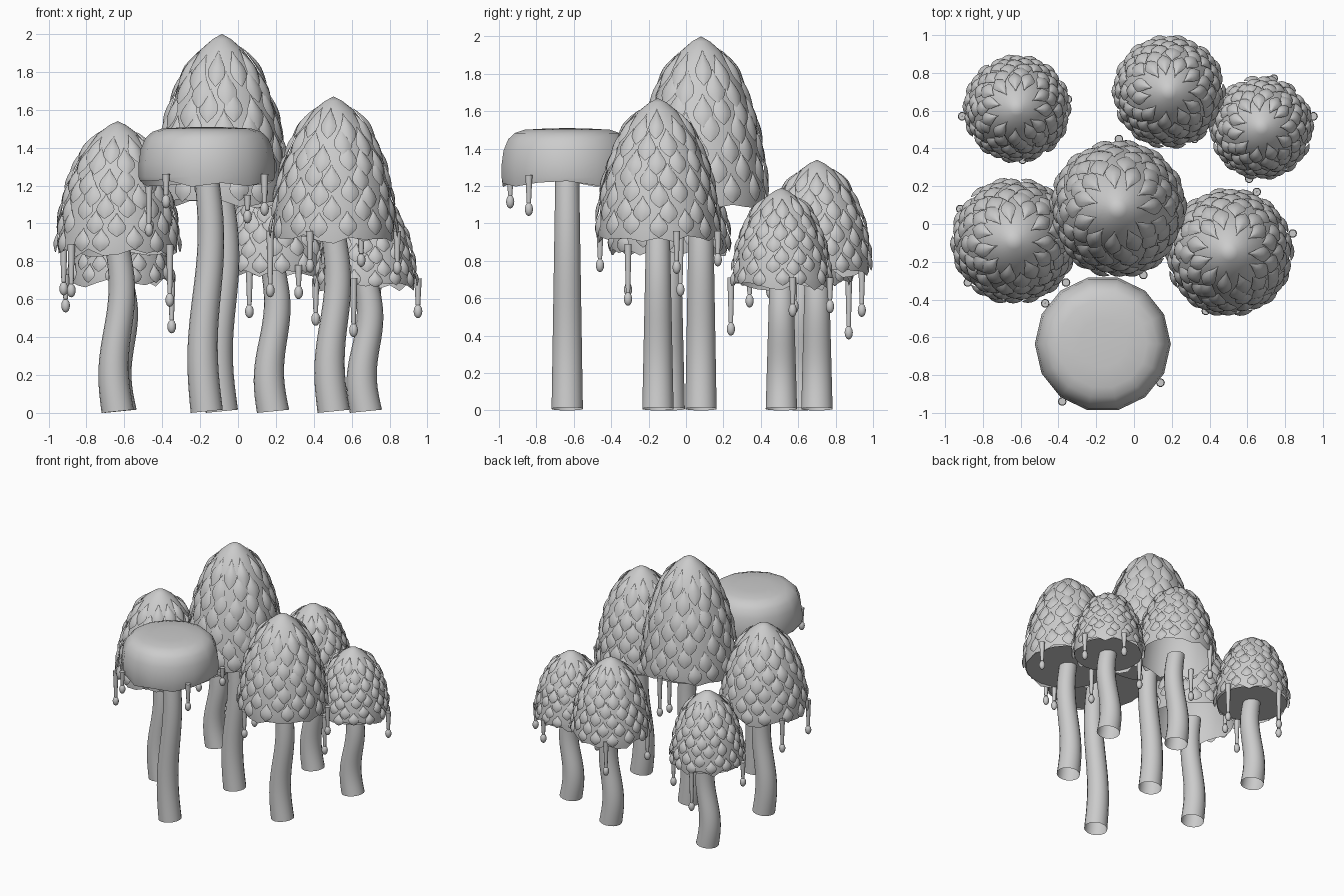
import bpy, bmesh, math, random
from mathutils import Vector

random.seed(4)
if "Cube" in bpy.data.objects:
    bpy.data.objects.remove(bpy.data.objects["Cube"], do_unlink=True)

grey = bpy.data.materials.new("plain grey")
grey.use_nodes = True
colour = (0.6, 0.6, 0.6, 1)
grey.diffuse_color = colour
grey.node_tree.nodes["Principled BSDF"].inputs["Base Color"].default_value = colour

# Cap profiles: (fraction down from the tip, fraction of the full radius)
TALL = [(0, 0), (.03, .14), (.09, .32), (.2, .53), (.33, .68), (.48, .82),
        (.62, .9), (.77, .96), (.92, 1), (1, .99)]
FLAT = [(0, 0), (.01, .35), (.03, .65), (.09, .8), (.2, .9), (.4, .97),
        (.65, 1), (.88, 1), (1, .98)]


def finish(bm, name, angle=50):
    mesh = bpy.data.meshes.new(name)
    bm.to_mesh(mesh)
    bm.free()
    obj = bpy.data.objects.new(name, mesh)
    bpy.context.collection.objects.link(obj)
    mesh.materials.append(grey)
    bpy.ops.object.select_all(action='DESELECT')
    obj.select_set(True)
    bpy.context.view_layer.objects.active = obj
    bpy.ops.object.shade_smooth_by_angle(angle=math.radians(angle))
    return obj


def grid(bm, rows, closed):
    """Skin rows of points with quads, optionally joining the row ends."""
    verts = [[bm.verts.new(p) for p in row] for row in rows]
    n = len(rows[0])
    for low, high in zip(verts, verts[1:]):
        for i in range(n if closed else n - 1):
            j = (i + 1) % n
            bm.faces.new((low[i], low[j], high[j], high[i]))
    return verts


def ring(centre, radius, n, tilt=0):
    points = []
    for i in range(n):
        a = math.tau * i / n
        points.append(centre + radius * Vector((math.cos(a), math.sin(a), tilt * (1 + math.cos(a)))))
    return points


def profile_radius(profile, t):
    for (t0, r0), (t1, r1) in zip(profile, profile[1:]):
        if t <= t1:
            return r0 + (r1 - r0) * (t - t0) / (t1 - t0)
    return profile[-1][1]


def make_stem(name, x, y, height):
    bm = bmesh.new()
    rows = []
    steps = 18
    for k in range(steps + 1):
        t = k / steps
        centre = Vector((x - .022 * math.sin(math.tau * t), y, height * t))
        rows.append(ring(centre, .085 - .02 * t, 18, .1 * (1 - t)))
    grid(bm, rows, True)
    finish(bm, name)


def make_cap(name, x, y, top, bottom, radius, profile, n, closed):
    bm = bmesh.new()
    rows = []
    for t, r in profile[1:]:
        rows.append(ring(Vector((x, y, top + (bottom - top) * t)), r * radius, n))
    for p in rows[-1]:
        p.z += random.uniform(-.02, .03)   # ragged rim
    verts = grid(bm, rows[::-1], True)
    tip = bm.verts.new((x, y, top))
    for i in range(n):
        bm.faces.new((verts[-1][i], verts[-1][(i + 1) % n], tip))
    if closed:
        under = ring(Vector((x, y, bottom + .01)), radius * .98, n)
        bm.faces.new([bm.verts.new(p) for p in reversed(under)])
    finish(bm, name)


def make_scales(name, x, y, top, bottom, radius):
    """Overlapping domed teardrops in staggered rows over a tall cap."""
    bm = bmesh.new()
    height = top - bottom
    rows = 7
    for row in range(rows):
        start = .1 + .7 * row / (rows - 1)
        length = .22 - .05 * row / rows
        count = 11 if row < 2 else 14
        for c in range(count):
            a0 = math.tau * (c + .5 * (row % 2) + random.uniform(-.16, .16)) / count
            t0 = start + random.uniform(-.025, .025)
            mid = radius * profile_radius(TALL, t0 + length / 2)
            half = min(.15 * radius, .42 * math.tau * mid / count)
            strips = []
            for k in range(9):
                v = k / 8
                t = min(t0 + v * length, .99)
                r = radius * profile_radius(TALL, t)
                width = half * max(.02, math.sin(math.pi * v ** 1.4))
                slope = radius * (profile_radius(TALL, min(t + .04, 1)) - profile_radius(TALL, t - .04)) / (.08 * height)
                strip = []
                for u in (-1, -.5, 0, .5, 1):
                    a = a0 - u * width / r
                    out = Vector((math.cos(a), math.sin(a), 0))
                    normal = (out + Vector((0, 0, slope))).normalized()
                    lift = .003 + .014 * v + .014 * (1 - u * u) * math.sin(math.pi * v)
                    strip.append(Vector((x, y, top - height * t)) + out * r + normal * lift)
                strips.append(strip)
            grid(bm, strips[::-1], False)
            # reversed order keeps the faces looking outwards
    bmesh.ops.reverse_faces(bm, faces=[f for f in bm.faces if
                            f.normal.dot(f.calc_center_median() - Vector((x, y, bottom))) < 0])
    finish(bm, name)


def make_drip(name, x, y, start, end):
    """Tapered thread with an egg-shaped drop at its lower end."""
    bm = bmesh.new()
    profile = [(start, .001), (start, .02), (end + .07, .012)]
    for k in range(8):
        a = math.pi * (.12 + .88 * k / 7)
        profile.append((end + .036 + .036 * math.cos(a), max(.001, .023 * math.sin(a))))
    rows = [ring(Vector((x, y, z)), r, 10) for z, r in profile]
    grid(bm, rows[::-1], True)
    finish(bm, name)


# name: x, y, top, rim, radius, closed underside, drips (x, y, lower end)
MUSHROOMS = {
    "tallest": (-.085, .08, 2, 1.1, .345, True, [(-.08, .45, .83), (.05, -.27, 1)]),
    "left": (-.635, -.09, 1.54, .84, .315, False,
             [(-.36, -.31, .56), (-.88, -.31, .61), (-.92, .08, .62)]),
    "right": (.505, -.15, 1.67, .91, .32, True,
              [(.17, -.03, .61), (.38, -.46, .74), (.84, -.05, .73), (.65, .17, .77)]),
    "back_left": (-.62, .61, 1.25, .68, .265, True,
                  [(-.35, .66, .42), (-.59, .34, .55), (-.91, .57, .53), (-.66, .87, .38)]),
    "back": (.185, .7, 1.34, .73, .28, False,
             [(.06, .94, .5), (.32, .45, .6), (-.06, .58, .52)]),
    "back_right": (.675, .51, 1.19, .66, .255, True,
                   [(.61, .24, .4), (.41, .55, .46), (.95, .57, .5), (.74, .77, .52)]),
    "flat": (-.165, -.635, 1.51, 1.21, .36, True,
             [(-.38, -.94, 1.08), (.14, -.84, 1.04), (-.47, -.42, .93)]),
}

for name, (x, y, top, rim, radius, closed, drips) in MUSHROOMS.items():
    flat = name == "flat"
    make_stem(name + "_stem", x, y, rim + .03)
    make_cap(name + "_cap", x, y, top, rim, radius, FLAT if flat else TALL, 14 if flat else 24, closed)
    if not flat:
        make_scales(name + "_scales", x, y, top, rim, radius)
    for i, (dx, dy, end) in enumerate(drips):
        make_drip(f"{name}_drip_{i + 1}", dx, dy, rim + .05, end)
